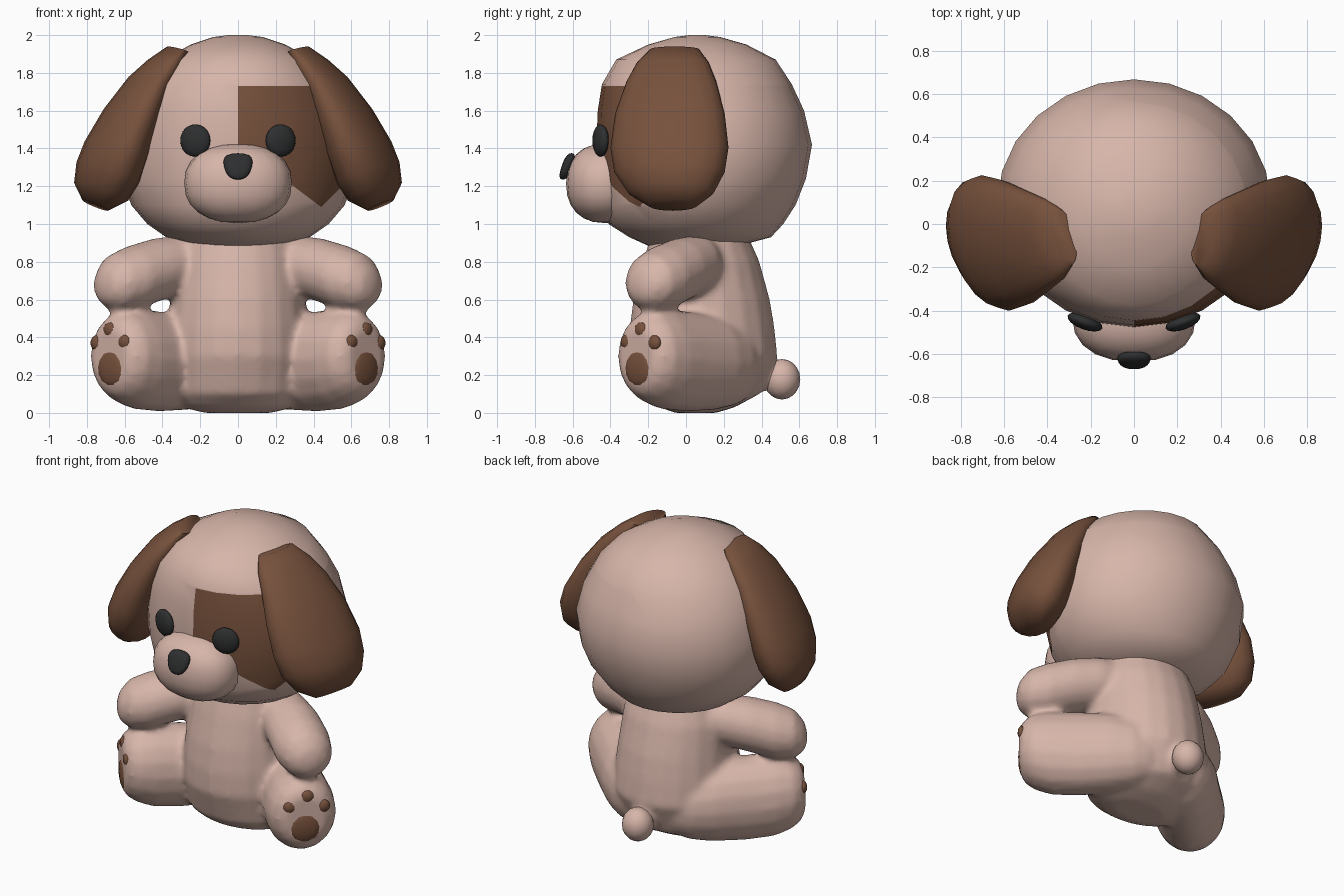
import bpy, bmesh, math
from mathutils import Vector, Matrix

if "Cube" in bpy.data.objects:
    bpy.data.objects.remove(bpy.data.objects["Cube"])

def material(name, col):
    m = bpy.data.materials.new(name)
    m.diffuse_color = (*col, 1)
    m.use_nodes = True
    m.node_tree.nodes["Principled BSDF"].inputs["Base Color"].default_value = m.diffuse_color
    return m

PINK = material("dusty pink", (0.68, 0.465, 0.40))
BROWN = material("brown", (0.185, 0.083, 0.046))
BLACK = material("charcoal", (0.027, 0.028, 0.029))

def finish(name, bm, *mats):
    bmesh.ops.recalc_face_normals(bm, faces=bm.faces[:])
    me = bpy.data.meshes.new(name)
    bm.to_mesh(me)
    bm.free()
    for m in mats:
        me.materials.append(m)
    me.shade_smooth()
    me.set_sharp_from_angle(angle=math.radians(55))
    ob = bpy.data.objects.new(name, me)
    bpy.context.collection.objects.link(ob)
    return ob

def loft(rings, n=20):
    """Skin between elliptical rings given as (centre, half axis u, half axis v)."""
    bm = bmesh.new()
    loops = []
    for c, u, v in rings:
        c, u, v = Vector(c), Vector(u), Vector(v)
        loops.append([bm.verts.new(c + u * math.cos(2 * math.pi * i / n)
                                   + v * math.sin(2 * math.pi * i / n)) for i in range(n)])
    for a, b in zip(loops, loops[1:]):
        for i in range(n):
            j = (i + 1) % n
            bm.faces.new((a[i], a[j], b[j], b[i]))
    bm.faces.new(loops[0])
    bm.faces.new(loops[-1])
    return bm

def stack(rows):
    """Horizontal rings from (z, front y, back y, half width)."""
    return [((0, (a + b) / 2, z), (w, 0, 0), (0, (b - a) / 2, 0)) for z, a, b, w in rows]

def blob(centre, size, rot_z=0, power=1, seg=16):
    """Ellipsoid; power below 1 makes it boxier."""
    bm = bmesh.new()
    bmesh.ops.create_uvsphere(bm, u_segments=seg, v_segments=seg // 2 + 2, radius=1)
    for v in bm.verts:
        v.co = [math.copysign(abs(c) ** power, c) * s for c, s in zip(v.co, size)]
    bm.transform(Matrix.Translation(centre) @ Matrix.Rotation(rot_z, 4, 'Z'))
    return bm

def mirrored(make):
    """The right part and its left twin."""
    left = make()
    for v in left.verts:
        v.co.x *= -1
    return ("right", make()), ("left", left)

def pair(name, make, mat):
    for label, bm in mirrored(make):
        finish(f"{label}_{name}", bm, mat)

# Head, with the brown eye patch cut into its surface
bm = loft(stack([
    (0.885, -0.20, 0.28, 0.23), (0.93, -0.30, 0.45, 0.38), (1.0, -0.41, 0.515, 0.48),
    (1.1, -0.45, 0.58, 0.565), (1.24, -0.465, 0.635, 0.615), (1.42, -0.475, 0.667, 0.63),
    (1.6, -0.467, 0.625, 0.59), (1.74, -0.445, 0.56, 0.52), (1.87, -0.37, 0.475, 0.40),
    (1.95, -0.20, 0.32, 0.25), (1.99, -0.06, 0.18, 0.13), (2.0, 0.02, 0.1, 0.05)]), 24)
cuts = [((0, 0, 0), (1, 0, 0)), ((0, 0, 1.73), (0, 0, -1)), ((0, -0.1, 0), (0, -1, 0)),
        ((0.44, 0, 1.09), (0.75, 0, 1)), ((0.44, 0, 1.09), (-1, 0, 1))]
patch = bm.faces[:]
for co, no in cuts:
    geom = set(patch) | {e for f in patch for e in f.edges} | {v for f in patch for v in f.verts}
    out = bmesh.ops.bisect_plane(bm, geom=list(geom), plane_co=co, plane_no=no, dist=1e-5)
    faces = set(patch) | {g for g in out["geom"] if isinstance(g, bmesh.types.BMFace)}
    patch = [f for f in faces if f.is_valid
             and (f.calc_center_median() - Vector(co)).dot(Vector(no)) > 0]
for f in patch:
    f.material_index = 1
finish("head", bm, PINK, BROWN)

# Muzzle, a little wider towards the chin
bm = blob((0, -0.43, 1.215), (0.285, 0.205, 0.21), power=0.88, seg=20)
finish("muzzle", bm, PINK)

# Nose, narrowing to the bottom
bm = blob((0, 0, 0), (0.086, 0.03, 0.07), power=0.8)
for v in bm.verts:
    v.co.x *= 0.86 + 2.6 * v.co.z
    v.co.y += 0.33 * v.co.z
bm.transform(Matrix.Translation((0, -0.629, 1.305)))
finish("nose", bm, BLACK)

# Eyes
pair("eye", lambda: blob((0.226, -0.452, 1.442), (0.085, 0.035, 0.086), math.radians(20)), BLACK)

# Floppy ears: outer and inner edge points with front and back y
def ear():
    rings = []
    for ox, oz, ix, iz, a, b in [
            (.37, 1.94, .27, 1.91, -.19, .07), (.47, 1.87, .30, 1.84, -.26, .12),
            (.57, 1.78, .36, 1.73, -.315, .16), (.70, 1.61, .42, 1.56, -.375, .205),
            (.80, 1.44, .48, 1.37, -.40, .225), (.845, 1.33, .53, 1.22, -.38, .205),
            (.86, 1.22, .59, 1.12, -.31, .15), (.82, 1.13, .69, 1.07, -.2, .06)]:
        h = (b - a) / 2
        rings.append((((ox + ix) / 2, (a + b) / 2, (oz + iz) / 2),
                      ((ox - ix) / 2, 0, (oz - iz) / 2), (0.2 * h, h, 0)))
    return loft(rings)
pair("ear", ear, BROWN)

# Torso
torso = loft(stack([
    (0.0, -0.06, 0.16, 0.18), (0.03, -0.14, 0.26, 0.30), (0.1, -0.23, 0.39, 0.36),
    (0.3, -0.30, 0.485, 0.385), (0.45, -0.30, 0.47, 0.375), (0.6, -0.28, 0.445, 0.36),
    (0.8, -0.23, 0.39, 0.34), (0.96, -0.18, 0.32, 0.29)]))

# Arms reaching out and forward
def arm():
    return loft([((x, y, z), (0.6 * r, 0.8 * r, 0), (0, 0, q)) for x, y, z, r, q in [
        (.12, .11, .80, .14, .14), (.30, .05, .785, .16, .158), (.44, -.04, .755, .175, .17),
        (.57, -.135, .71, .18, .175), (.66, -.2, .69, .155, .15), (.71, -.235, .675, .095, .09),
        (.725, -.245, .67, .03, .03)]], 16)

# Legs: N points along the leg, T across it
N, T = Vector((1, -1, 0)).normalized(), Vector((1, 1, 0)).normalized()
def leg():
    return loft([(N * s + T * 0.297 + Vector((0, 0, z)), T * r, (0, 0, q)) for s, z, r, q in [
        (-.14, .25, .13, .17), (-.04, .26, .18, .225), (.1, .268, .205, .255), (.3, .272, .21, .267),
        (.48, .285, .215, .265), (.58, .297, .205, .24), (.64, .3, .17, .2), (.665, .3, .125, .15)]], 16)

# Stem of the tail
stem = loft([((0, .36, .23), (.10, 0, 0), (0, 0, .12)), ((0, .5, .19), (.06, 0, 0), (0, 0, .07))], 12)

# Body: torso, arms, legs and tail stem fused into one soft skin
body = bmesh.new()
for part in [torso, stem] + [b for f in (arm, leg) for _, b in mirrored(f)]:
    bmesh.ops.recalc_face_normals(part, faces=part.faces[:])
    me = bpy.data.meshes.new("part")
    part.to_mesh(me)
    body.from_mesh(me)
    bpy.data.meshes.remove(me)
ob = finish("body", body, PINK)
mod = ob.modifiers.new("fuse", 'REMESH')
mod.mode, mod.voxel_size, mod.use_smooth_shade = 'VOXEL', 0.02, True
mod = ob.modifiers.new("soften", 'SMOOTH')
mod.factor, mod.iterations = 0.5, 8

# Paw pads on the soles
for name, across, z, w, h in [("sole_pad", .297, .24, .105, .1), ("inner_toe_pad", .205, .375, .042, .042),
                              ("middle_toe_pad", .311, .438, .045, .042), ("outer_toe_pad", .41, .37, .042, .042)]:
    depth = .65 if name == "sole_pad" else .645
    pair(name, lambda: blob(N * depth + T * across + Vector((0, 0, z)), (w, .027, h),
                            math.radians(45), seg=12), BROWN)

# Tail
finish("tail", blob((0, 0.508, 0.178), (0.098, 0.097, 0.107)), PINK)
